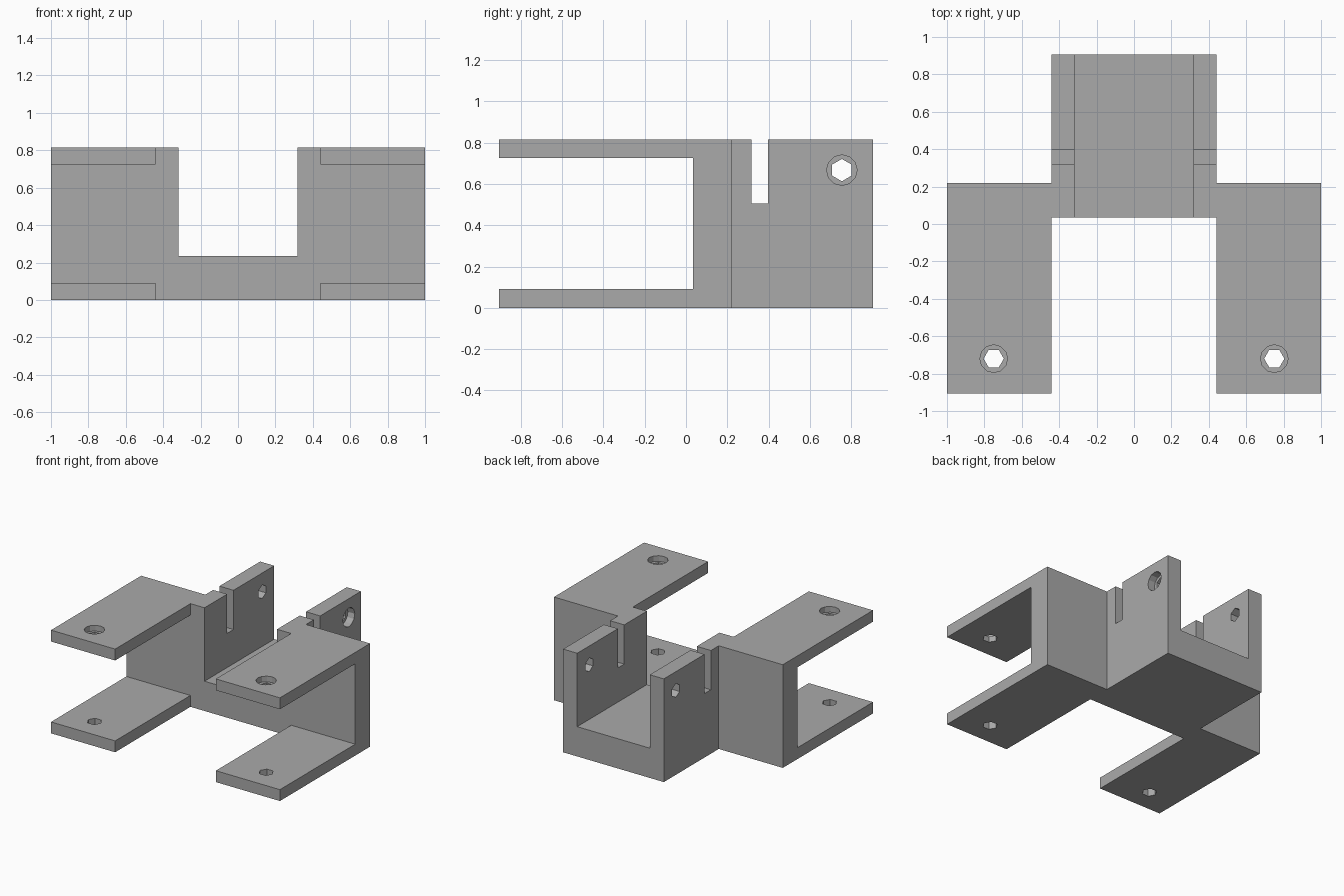
import bpy, bmesh
from math import cos, sin, tau
from mathutils import Matrix, Vector

cube = bpy.data.objects.get("Cube")
if cube:
    bpy.data.objects.remove(cube, do_unlink=True)

grey = bpy.data.materials.new("plain grey")
grey.use_nodes = True
colour = (0.4, 0.4, 0.4, 1)
grey.diffuse_color = colour
grey.node_tree.nodes["Principled BSDF"].inputs["Base Color"].default_value = colour


def prism(name, outline, height, matrix=Matrix()):
    """Extrude a flat outline upwards, then place it."""
    bm = bmesh.new()
    face = bm.faces.new([bm.verts.new((x, y, 0)) for x, y in outline])
    top = bmesh.ops.extrude_face_region(bm, geom=[face])["geom"]
    bmesh.ops.translate(bm, vec=(0, 0, height),
                        verts=[v for v in top if isinstance(v, bmesh.types.BMVert)])
    bmesh.ops.transform(bm, matrix=matrix, verts=bm.verts)
    bmesh.ops.recalc_face_normals(bm, faces=bm.faces)
    mesh = bpy.data.meshes.new(name)
    bm.to_mesh(mesh)
    bm.free()
    mesh.materials.append(grey)
    obj = bpy.data.objects.new(name, mesh)
    bpy.context.collection.objects.link(obj)
    return obj


def box(name, low, high):
    (x0, y0, z0), (x1, y1, z1) = low, high
    outline = [(x0, y0), (x1, y0), (x1, y1), (x0, y1)]
    return prism(name, outline, z1 - z0, Matrix.Translation((0, 0, z0)))


def drill(name, start, axis, length, radius, sides):
    outline = [(radius * cos(tau * i / sides), radius * sin(tau * i / sides))
               for i in range(sides)]
    turn = Matrix.Rotation(tau / 4, 4, "Y") if axis == "X" else Matrix()
    return prism(name, outline, length, Matrix.Translation(Vector(start)) @ turn)


def cut(target, cutter):
    mod = target.modifiers.new(cutter.name, "BOOLEAN")
    mod.operation = "DIFFERENCE"
    mod.solver = "EXACT"
    mod.object = cutter
    bpy.context.view_layer.objects.active = target
    bpy.ops.object.modifier_apply(modifier=mod.name)
    bpy.data.objects.remove(cutter, do_unlink=True)


# Main dimensions
END, WEB, STEP = 0.905, 0.035, 0.22
ARM, INNER = 0.44, 0.317
PLATE, TOP, FLOOR = 0.09, 0.815, 0.235
HEX, BORE = 0.054, 0.074

# Bracket body: plan outline, mirrored left to right
half = [(ARM, WEB), (ARM, -END), (1, -END), (1, STEP), (ARM, STEP), (ARM, END)]
plan = half + [(-x, y) for x, y in reversed(half)]
bracket = prism("bracket", plan, TOP)

# Open the forks, the channel and the slots across its walls
cut(bracket, box("fork_gap", (-2, -2, PLATE), (2, WEB, TOP - PLATE)))
cut(bracket, box("channel", (-INNER, -2, FLOOR), (INNER, 2, 2)))
cut(bracket, box("wall_slot", (-2, 0.318, 0.505), (2, 0.397, 2)))

# Bolt holes through the fork arms, recessed on top
for side in (-1, 1):
    x, y = side * 0.75, -0.72
    cut(bracket, drill("arm_hole", (x, y, -1), "Z", 3, HEX, 6))
    cut(bracket, drill("arm_recess", (x, y, TOP - 0.045), "Z", 1, BORE, 12))

# Pivot hole through both channel walls, recessed on the left one
cut(bracket, drill("pivot_hole", (-2, 0.755, 0.667), "X", 4, HEX, 6))
cut(bracket, drill("pivot_recess", (ARM - 0.06, 0.755, 0.667), "X", 1, BORE, 12))
